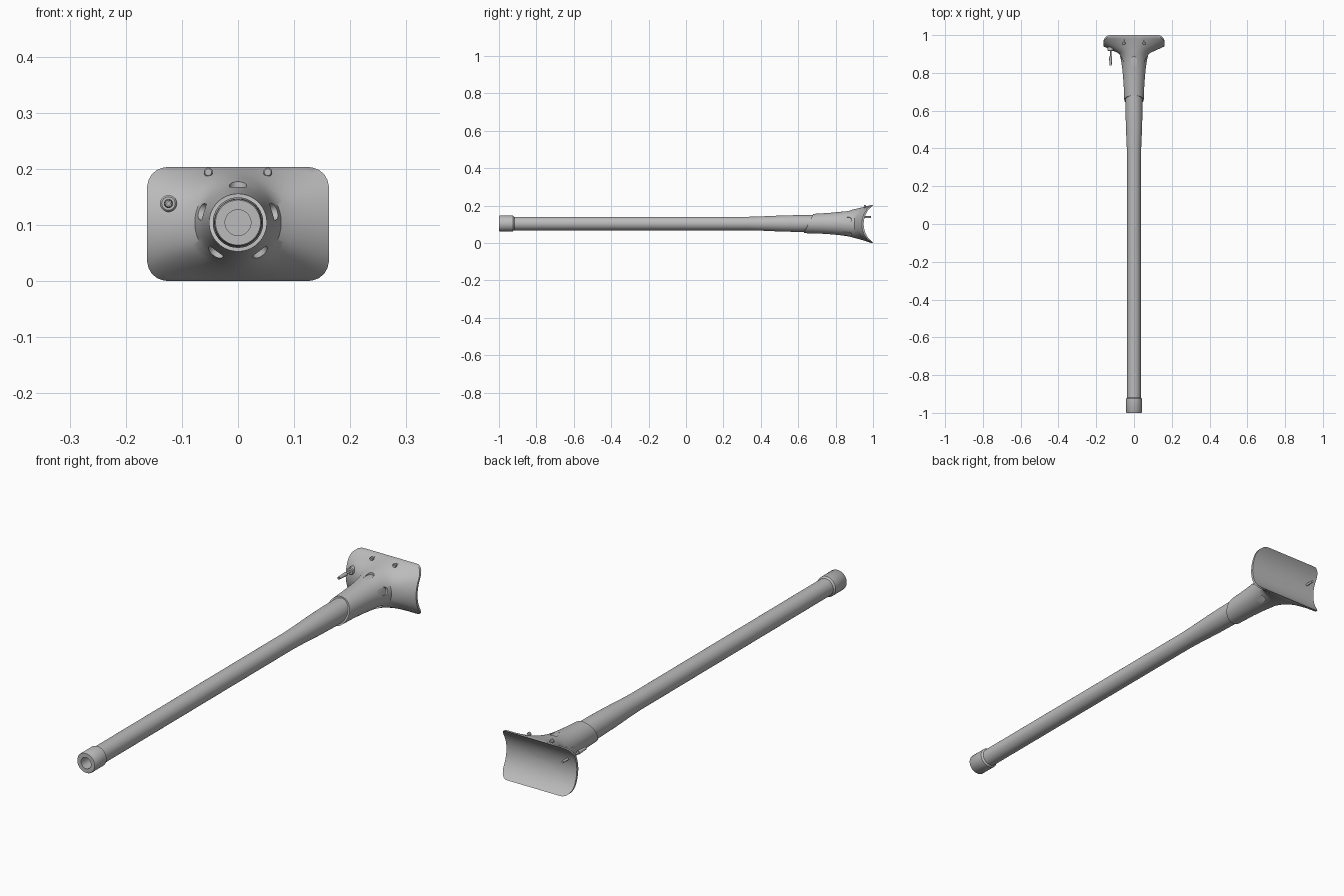
import bpy, bmesh, math
from mathutils import Matrix, Vector

if "Cube" in bpy.data.objects:
    bpy.data.objects.remove(bpy.data.objects["Cube"])

N = 96
ZC = 0.104            # height of the long axis
PW, PH, PR = 0.162, 0.1015, 0.036   # saddle plate half width, half height, corner radius

grey = bpy.data.materials.new("satin_grey")
grey.diffuse_color = (0.5, 0.5, 0.5, 1)
grey.use_nodes = True
grey.node_tree.nodes["Principled BSDF"].inputs["Base Color"].default_value = grey.diffuse_color


def finish(name, bm, angle=35):
    bmesh.ops.recalc_face_normals(bm, faces=bm.faces)
    me = bpy.data.meshes.new(name)
    bm.to_mesh(me)
    bm.free()
    ob = bpy.data.objects.new(name, me)
    bpy.context.collection.objects.link(ob)
    me.materials.append(grey)
    smooth(ob, angle)
    return ob


def smooth(ob, angle=35):
    bpy.ops.object.select_all(action='DESELECT')
    ob.select_set(True)
    bpy.context.view_layer.objects.active = ob
    bpy.ops.object.shade_smooth_by_angle(angle=math.radians(angle))


def loft(name, rings):
    """Skin a list of point rings and cap both ends."""
    bm = bmesh.new()
    vr = [[bm.verts.new(p) for p in ring] for ring in rings]
    for a, b in zip(vr, vr[1:]):
        n = len(a)
        for i in range(n):
            j = (i + 1) % n
            bm.faces.new((a[i], a[j], b[j], b[i]))
    bm.faces.new(vr[0])
    bm.faces.new(vr[-1][::-1])
    return finish(name, bm)


def turned(name, x, z, profile, n=N):
    """Lathe (y, radius) pairs around an axis along y."""
    return loft(name, [[(x + r * math.cos(2 * math.pi * i / n), y,
                         z + r * math.sin(2 * math.pi * i / n)) for i in range(n)]
                       for y, r in profile])


def plate_radius(c, s):
    """Distance from centre to the rounded rectangle in direction (c, s)."""
    lo, hi = 0.0, 0.3
    for _ in range(30):
        m = (lo + hi) / 2
        qx, qz = abs(c * m) - PW + PR, abs(s * m) - PH + PR
        d = math.hypot(max(qx, 0), max(qz, 0)) + min(max(qx, qz), 0) - PR
        lo, hi = (m, hi) if d < 0 else (lo, m)
    return lo


def saddle(d):
    return 1.076 - math.sqrt(0.126 ** 2 - d * d)


# Long tube with end collar and blind bore
turned("tube", 0, ZC, [
    (-0.94, 0.023), (-1.0, 0.023), (-1.0, 0.040), (-0.997, 0.042), (-0.925, 0.042),
    (-0.918, 0.036), (0.33, 0.036), (0.40, 0.038), (0.50, 0.0425), (0.60, 0.045), (0.72, 0.045)])

# Flared sleeve blending from round into the concave saddle plate
dirs = [(math.cos(2 * math.pi * i / N), math.sin(2 * math.pi * i / N)) for i in range(N)]
rim = [plate_radius(c, s) for c, s in dirs]
rings = []
for r in (0.040, 0.0515):
    rings.append([(c * r, 0.656 + 0.025 * s, ZC + s * r) for c, s in dirs])
for y, r in [(0.72, 0.054), (0.78, 0.058), (0.83, 0.063), (0.87, 0.069), (0.90, 0.077)]:
    rings.append([(c * r, y, ZC + s * r) for c, s in dirs])
for k in range(1, 9):
    f = k / 8
    ring = []
    for (c, s), R in zip(dirs, rim):
        r = 0.077 + (R - 0.077) * f
        zc = ZC + (PH - ZC) * f
        y_end = saddle(s * R) - 0.010
        ring.append((c * r, 0.90 + (y_end - 0.90) * f ** 0.9, zc + s * r))
    rings.append(ring)
for k in (1, 0.97, 0.85, 0.7, 0.55, 0.4, 0.25, 0.1, 0.01):
    rings.append([(c * R * k, saddle(s * R * k), PH + s * R * k) for (c, s), R in zip(dirs, rim)])
sleeve = loft("flared_sleeve", rings)

# Five arched pockets around the flare
bm = bmesh.new()
outline = [(-0.015, 0.835), (0.015, 0.835), (0.015, 0.870)]
outline += [(0.015 * math.cos(a), 0.870 + 0.015 * math.sin(a))
            for a in [math.pi * k / 10 for k in range(1, 10)]]
outline += [(-0.015, 0.870)]
for deg in (90, 17, 163, -53, -127):
    rot = Matrix.Translation((0, 0, ZC)) @ Matrix.Rotation(math.radians(90 - deg), 4, 'Y')
    low = [bm.verts.new(rot @ Vector((x, y, 0.0635))) for x, y in outline]
    top = [bm.verts.new(rot @ Vector((x, y, 0.10))) for x, y in outline]
    bm.faces.new(low[::-1])
    bm.faces.new(top)
    for i in range(len(low)):
        j = (i + 1) % len(low)
        bm.faces.new((low[i], low[j], top[j], top[i]))
cutter = finish("pocket_cutter", bm)
mod = sleeve.modifiers.new("pockets", 'BOOLEAN')
mod.operation = 'DIFFERENCE'
mod.solver = 'EXACT'
mod.object = cutter
bpy.context.view_layer.objects.active = sleeve
bpy.ops.object.modifier_apply(modifier=mod.name)
bpy.data.objects.remove(cutter)
smooth(sleeve)

# Side nozzle that passes through the plate
turned("side_nozzle", -0.124, 0.138, [
    (0.99, 0.003), (0.99, 0.005), (0.938, 0.005), (0.938, 0.015), (0.918, 0.015), (0.915, 0.012),
    (0.915, 0.004), (0.888, 0.004), (0.888, 0.008), (0.84, 0.006), (0.84, 0.003), (0.86, 0.003)], 24)

# Pair of small studs near the upper edge
for side, x in (("left", -0.053), ("right", 0.053)):
    turned("stud_head_" + side, x, 0.194, [
        (0.985, 0.003), (0.962, 0.004), (0.960, 0.008), (0.953, 0.008), (0.951, 0.006)], 20)
    bm = bmesh.new()
    bmesh.ops.create_cone(bm, cap_ends=True, segments=16, radius1=0.0025, radius2=0.0025, depth=0.014,
                          matrix=Matrix.Translation((x, 0.957, 0.196)))
    finish("stud_pin_" + side, bm)
